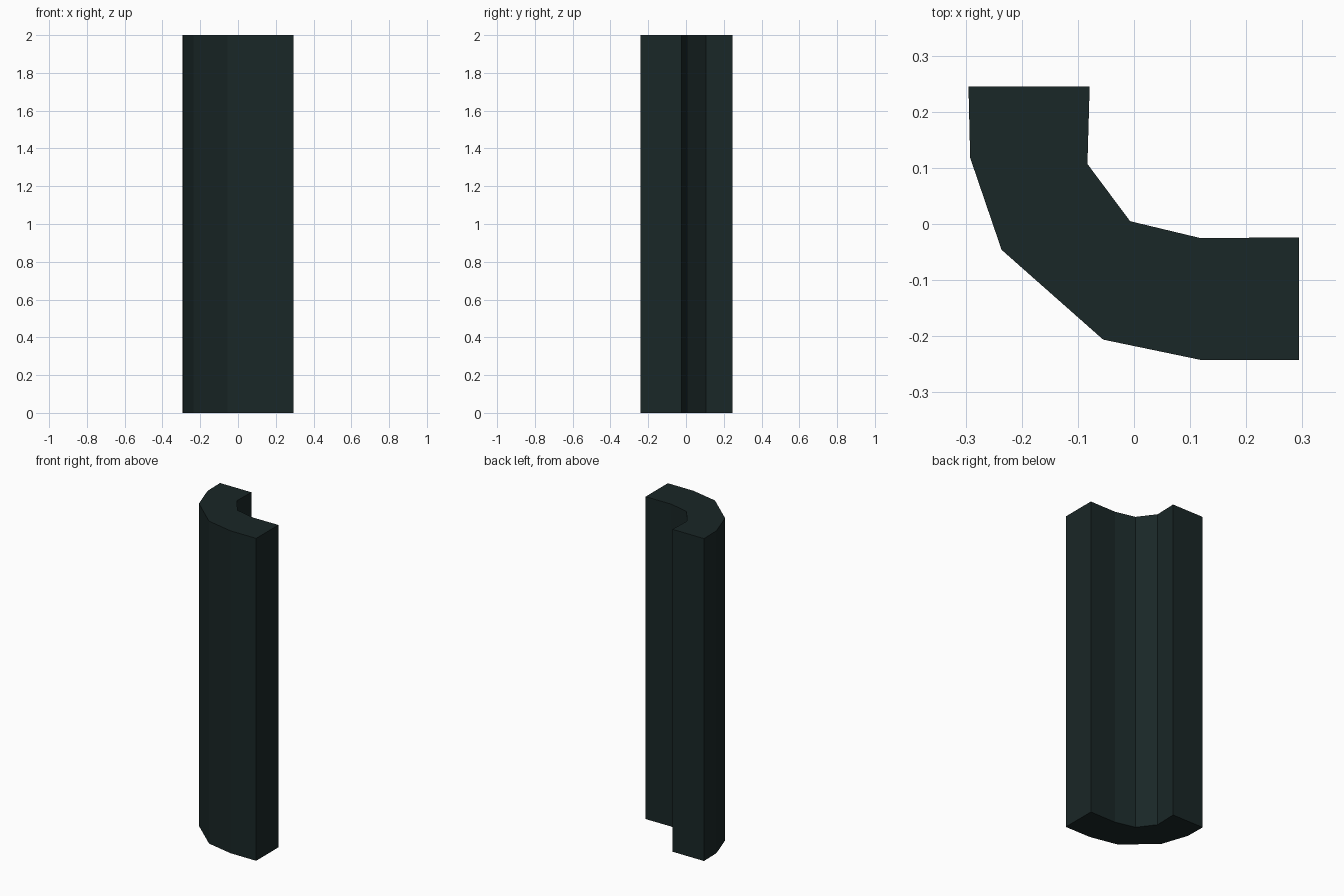
import bpy, bmesh

if "Cube" in bpy.data.objects:
    bpy.data.objects.remove(bpy.data.objects["Cube"])

HEIGHT = 2.0

# Curved corner cross-section, counter-clockwise seen from above
outer = [(-0.295, 0.245), (-0.292, 0.118), (-0.236, -0.046),
         (-0.055, -0.206), (0.118, -0.242), (0.294, -0.242)]
inner = [(0.294, -0.024), (0.118, -0.025), (-0.007, 0.005),
         (-0.083, 0.107), (-0.079, 0.245)]


def extrude_section(name, outer, inner, height):
    bm = bmesh.new()
    base = bm.faces.new([bm.verts.new((x, y, 0)) for x, y in outer + inner])
    top = bmesh.ops.extrude_face_region(bm, geom=[base], use_keep_orig=True)
    verts = [v for v in top["geom"] if isinstance(v, bmesh.types.BMVert)]
    bmesh.ops.translate(bm, vec=(0, 0, height), verts=verts)
    bmesh.ops.triangulate(bm, faces=[f for f in bm.faces if len(f.verts) > 4])
    bmesh.ops.recalc_face_normals(bm, faces=bm.faces[:])
    mesh = bpy.data.meshes.new(name)
    bm.to_mesh(mesh)
    bm.free()
    obj = bpy.data.objects.new(name, mesh)
    bpy.context.collection.objects.link(obj)
    return obj


# Wall corner: tall flat-shaded curved section
wall = extrude_section("curved_wall_corner", outer, inner, HEIGHT)
mat = bpy.data.materials.new("dark_green")
mat.diffuse_color = (0.010, 0.020, 0.020, 1)
mat.use_nodes = True
mat.node_tree.nodes["Principled BSDF"].inputs["Base Color"].default_value = mat.diffuse_color
wall.data.materials.append(mat)
